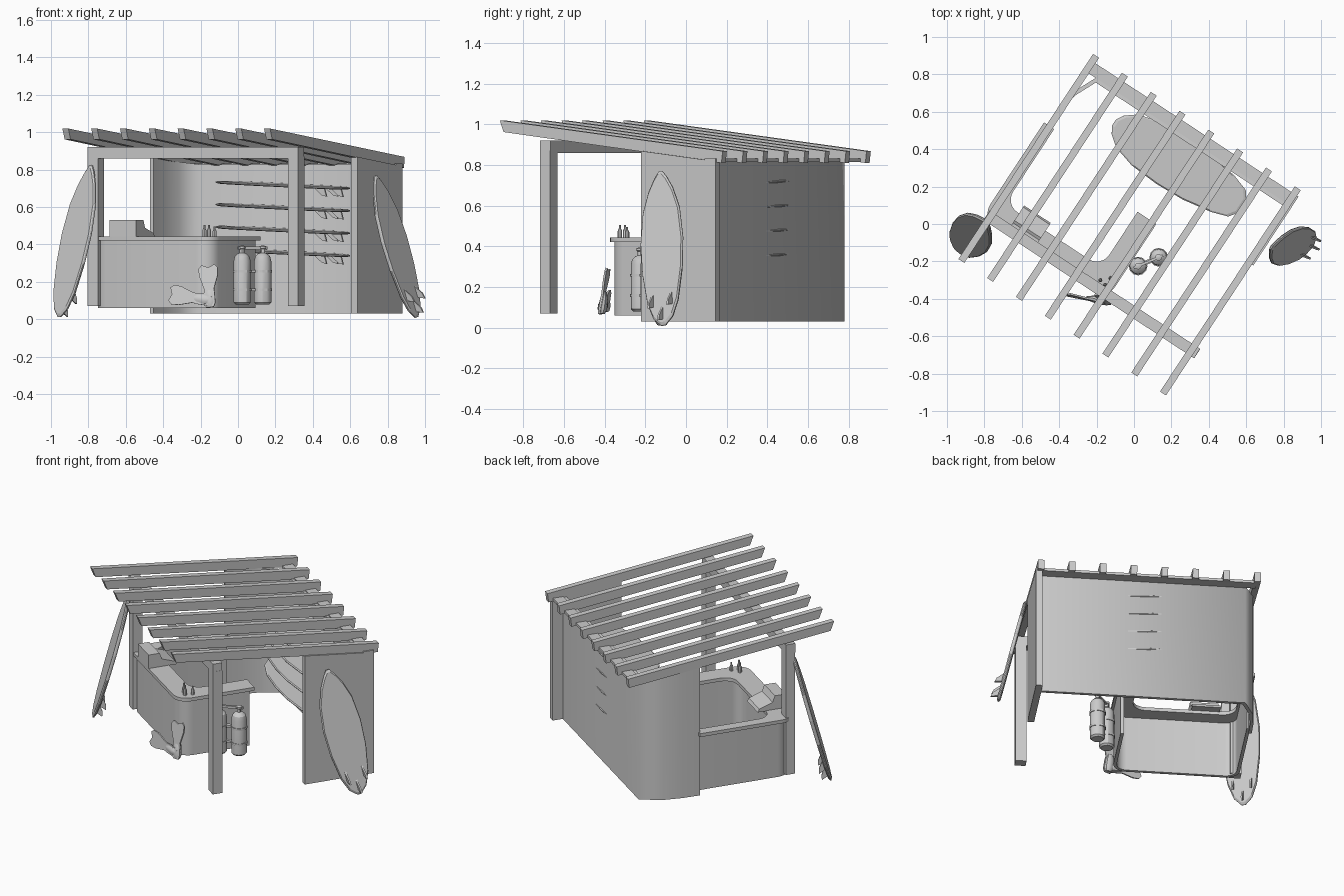
import bpy, bmesh, math
from mathutils import Matrix, Vector

if "Cube" in bpy.data.objects:
    bpy.data.objects.remove(bpy.data.objects["Cube"])

ROT = Matrix.Rotation(math.radians(-33.3), 4, 'Z')   # the hut stands turned on its plot
I = Matrix.Identity(4)
U, V = ROT @ Vector((1, 0, 0)), ROT @ Vector((0, 1, 0))


def build(name, verts, faces, M=ROT, angle=30):
    me = bpy.data.meshes.new(name)
    me.from_pydata([M @ Vector(v) for v in verts], [], faces)
    bm = bmesh.new()
    bm.from_mesh(me)
    bmesh.ops.recalc_face_normals(bm, faces=bm.faces)
    bm.to_mesh(me)
    bm.free()
    me.polygons.foreach_set("use_smooth", [angle > 0] * len(me.polygons))
    if angle:
        me.set_sharp_from_angle(angle=math.radians(angle))
    ob = bpy.data.objects.new(name, me)
    bpy.context.collection.objects.link(ob)
    return ob


def loft(name, rings, M=ROT, angle=30):
    n = len(rings[0])
    verts = [p for r in rings for p in r]
    faces = [(k * n + i, k * n + (i + 1) % n, (k + 1) * n + (i + 1) % n, (k + 1) * n + i)
             for k in range(len(rings) - 1) for i in range(n)]
    last = (len(rings) - 1) * n
    faces += [tuple(range(n)), tuple(range(last, last + n))]
    return build(name, verts, faces, M, angle)


def box(name, x0, x1, y0, y1, z0, z1, M=ROT):
    sq = [(x0, y0), (x1, y0), (x1, y1), (x0, y1)]
    return loft(name, [[(x, y, z) for x, y in sq] for z in (z0, z1)], M)


def side_prism(name, prof, x0, x1, M=ROT):
    return loft(name, [[(x, y, z) for y, z in prof] for x in (x0, x1)], M)


def lathe(name, prof, x, y, n=12):
    return loft(name, [[(x + r * math.cos(a), y + r * math.sin(a), z)
                for a in [2 * math.pi * i / n for i in range(n)]] for r, z in prof], I)


def fillet(pts, r, n=6):
    out = [Vector(pts[0])]
    for a, b, c in zip(pts, pts[1:], pts[2:]):
        a, b, c = Vector(a), Vector(b), Vector(c)
        d, e = (a - b).normalized(), (c - b).normalized()
        cen = b + (d + e) * r
        for i in range(n + 1):
            t = math.pi / 2 * i / n
            out.append(cen - e * r * math.cos(t) - d * r * math.sin(t))
    return out + [Vector(pts[-1])]


def ribbon(name, path_a, path_b, z0, top, angle=30):
    """Strip between two paths of equal length; top(y) gives the upper height."""
    return loft(name, [[(*a, z0), (*b, z0), (*b, top(b[1])), (*a, top(a[1]))]
                       for a, b in zip(path_a, path_b)], angle=angle)


def under_roof(y):
    return 0.965 - (y + 0.664) * 0.116


# Roof rafters and the beams that carry them
for i in range(8):
    x = -0.663 + 0.1843 * i
    side_prism("rafter", [(-0.672, 1.02), (0.64, 0.868), (0.633, 0.81), (-0.65, 0.962)],
               x - 0.019, x + 0.019)
box("front_beam", -0.685, 0.662, -0.424, -0.364, 0.86, 0.92)
box("back_beam", -0.66, 0.655, 0.54, 0.605, 0.815, 0.832)
for x in (-0.65, 0.63):
    box("front_post", x - 0.033, x + 0.033, -0.424, -0.364, 0.07, 0.87)

# Right wall, and the thin rear wall bending round into the left wall
side_prism("right_wall", [(0.165, 0.03), (0.605, 0.03), (0.605, under_roof(0.605)),
                          (0.165, under_roof(0.165))], 0.615, 0.655)
ribbon("rear_wall", [(-0.68, 0.18), (-0.677, 0.29), (-0.66, 0.41), (-0.60, 0.54), (0.63, 0.54)],
       [(-0.66, 0.18), (-0.657, 0.29), (-0.641, 0.40), (-0.586, 0.52), (0.63, 0.52)],
       0.03, under_roof, 75)

# Counter with three sides
ribbon("counter_body", fillet([(-0.67, 0.19), (-0.67, -0.405), (0.085, -0.405), (0.085, 0.04)], 0.085),
       fillet([(-0.65, 0.19), (-0.65, -0.385), (0.065, -0.385), (0.065, 0.04)], 0.065),
       0.06, lambda y: 0.425)
ribbon("counter_top", fillet([(-0.70, 0.19), (-0.70, -0.42), (0.10, -0.42), (0.10, 0.065)], 0.085),
       fillet([(-0.635, 0.19), (-0.635, -0.29), (-0.02, -0.29), (-0.02, 0.065)], 0.08),
       0.42, lambda y: 0.442)

# Cash register
side_prism("register", [(-0.42, 0.44), (-0.42, 0.53), (-0.35, 0.53), (-0.335, 0.49),
                        (-0.25, 0.46), (-0.24, 0.44)], -0.545, -0.375)

# Bottles on the counter
for x, y, h in ((-0.18, -0.30, 0.065), (-0.155, -0.325, 0.065), (-0.125, -0.29, 0.055)):
    lathe("bottle", [(0.011, 0.44), (0.011, 0.44 + h * 0.55), (0.005, 0.44 + h * 0.75),
                     (0.005, 0.44 + h)], x, y, 8)

# Pair of air tanks with bands, valves and manifold
tanks = [(0.022, -0.225), (0.132, -0.178)]
for x, y in tanks:
    lathe("air_tank", [(0.036, 0.08), (0.046, 0.09), (0.046, 0.31), (0.04, 0.335),
                       (0.025, 0.35), (0.013, 0.355), (0.013, 0.375), (0.018, 0.378),
                       (0.018, 0.39), (0.008, 0.394)], x, y)
    for z in (0.15, 0.25):
        lathe("tank_band", [(0.045, z), (0.05, z), (0.05, z + 0.014), (0.045, z + 0.014)], x, y)
mid = (Vector(tanks[0]) + Vector(tanks[1])) / 2
along = Matrix.Translation((*mid, 0)) @ Matrix.Rotation(math.atan2(0.047, 0.11), 4, 'Z')
box("manifold", -0.085, 0.085, -0.007, 0.007, 0.373, 0.388, along)
for z in (0.15, 0.25):
    box("band_link", -0.03, 0.03, -0.012, 0.012, z, z + 0.014, along)


def frame(origin, axis, width):
    """Matrix with x along axis, y across, z as the normal."""
    L = Vector(axis).normalized()
    W = Vector(width)
    W = (W - L * W.dot(L)).normalized()
    m = Matrix((L, W, L.cross(W))).transposed().to_4x4()
    m.translation = origin
    return m


HALF = [(0, 0.012), (0.05, 0.055), (0.15, 0.088), (0.35, 0.115), (0.55, 0.122),
        (0.75, 0.105), (0.88, 0.07), (0.96, 0.035), (1, 0.01)]
SHELF = [(0, 0.04), (0.04, 0.085), (0.15, 0.115), (0.35, 0.143), (0.55, 0.15),
         (0.75, 0.14), (0.90, 0.105), (0.97, 0.06), (1, 0.02)]


def surfboard(name, half, length, M, thick=0.022):
    """Board from tail to nose with three keels on the underside."""
    out = [(f * length, w) for f, w in half] + [(f * length, -w) for f, w in reversed(half)]
    c = length / 2
    loft(name, [[(c + (x - c) * s, y * s, z) for x, y in out]
                for s, z in ((0.96, -thick / 2), (1, -thick / 6), (1, thick / 6), (0.96, thick / 2))],
         M, 0)
    for x, y in ((0.03, 0), (0.10, 0.055), (0.10, -0.055)):
        prof = [(x, 0), (x + 0.065, 0), (x + 0.015, -0.036), (x - 0.015, -0.042)]
        loft(name + "_fin", [[(px, y + d, pz - thick * 0.4) for px, pz in prof]
                             for d in (-0.005, 0.005)], M)


# Boards racked on the rear wall
for z in (0.36, 0.48, 0.60, 0.72):
    tail = ROT @ Vector((0.432, 0.395, z - 0.02))
    surfboard("racked_board", SHELF, 0.82, frame(tail, -U + Vector((0, 0, 0.042)), -V), 0.014)

# Boards leaning on the right wall and on the left post
surfboard("right_board", HALF, 0.79, frame((0.955, -0.11, 0.01), (-0.22, -0.015, 0.755), V))
surfboard("left_board", HALF, 0.84, frame((-0.955, -0.13, 0.012), (0.17, 0.14, 0.81), (-0.61, 0.79, 0)))


# Pair of swim flippers against the counter
def flipper(name, M):
    half = [(0, 0.02), (0.02, 0.03), (0.07, 0.03), (0.10, 0.027), (0.17, 0.05), (0.21, 0.053), (0.23, 0.035)]
    out = [(x, w) for x, w in half] + [(0.215, 0)] + [(x, -w) for x, w in reversed(half)]
    loft(name, [[(x, y, z) for x, y in out] for z in (-0.005, 0.005)], M)
    n = 10
    loft(name + "_foot", [[(x, w * math.cos(2 * math.pi * i / n), 0.008 + h * math.sin(2 * math.pi * i / n))
         for i in range(n)] for x, w, h in ((0.005, 0.02, 0.016), (0.03, 0.028, 0.024),
                                            (0.08, 0.026, 0.018), (0.115, 0.016, 0.006))], M)


flipper("upright_flipper", frame((-0.15, -0.425, 0.065), (-0.01, 0.04, 0.22), (1, -0.2, 0)))
flipper("lying_flipper", frame((-0.145, -0.425, 0.10), (-0.22, 0.05, 0.035), (0.05, 0.1, 1)))
